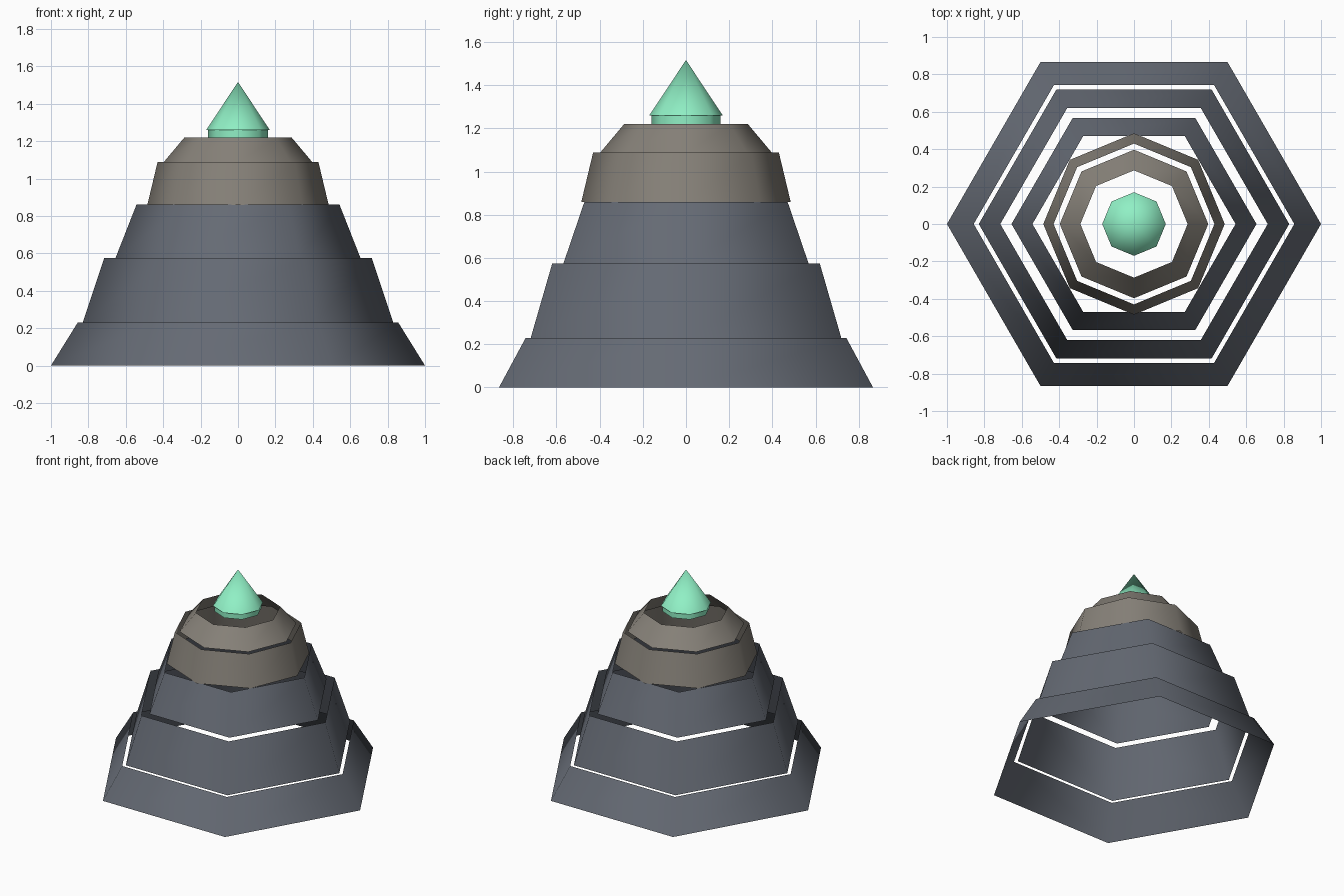
import bpy
from math import cos, sin, tau

if "Cube" in bpy.data.objects:
    bpy.data.objects.remove(bpy.data.objects["Cube"])


def material(name, rgb):
    m = bpy.data.materials.new(name)
    m.diffuse_color = (*rgb, 1)
    m.use_nodes = True
    m.node_tree.nodes["Principled BSDF"].inputs["Base Color"].default_value = m.diffuse_color
    return m


SLATE = material("slate", (0.13, 0.145, 0.175))
STONE = material("stone", (0.24, 0.22, 0.19))
GREEN = material("green_crystal", (0.28, 0.87, 0.56))


def band(name, sides, r0, z0, r1, z1, mat):
    """Open, uncapped ring of sloping walls; r1 = 0 closes to a point."""
    ring = [(cos(tau * i / sides), sin(tau * i / sides)) for i in range(sides)]
    verts = [(r0 * c, r0 * s, z0) for c, s in ring]
    if r1:
        verts += [(r1 * c, r1 * s, z1) for c, s in ring]
    else:
        verts.append((0, 0, z1))
    faces = []
    for i in range(sides):
        j = (i + 1) % sides
        faces.append((i, j, sides + j, sides + i) if r1 else (i, j, sides))
    me = bpy.data.meshes.new(name)
    me.from_pydata(verts, [], faces)
    me.materials.append(mat)
    me.shade_smooth()
    bpy.context.collection.objects.link(bpy.data.objects.new(name, me))


# Three hexagonal lower tiers
band("base_tier", 6, 1.0, 0, 0.857, 0.23, SLATE)
band("middle_tier", 6, 0.83, 0.23, 0.715, 0.575, SLATE)
band("upper_tier", 6, 0.655, 0.575, 0.543, 0.86, SLATE)

# Two octagonal stone tiers
band("stone_collar", 8, 0.485, 0.858, 0.43, 1.088, STONE)
band("stone_cap", 8, 0.397, 1.088, 0.287, 1.219, STONE)

# Crystal tip
band("crystal_stem", 8, 0.16, 1.219, 0.16, 1.26, GREEN)
band("crystal_point", 8, 0.17, 1.26, 0, 1.516, GREEN)
